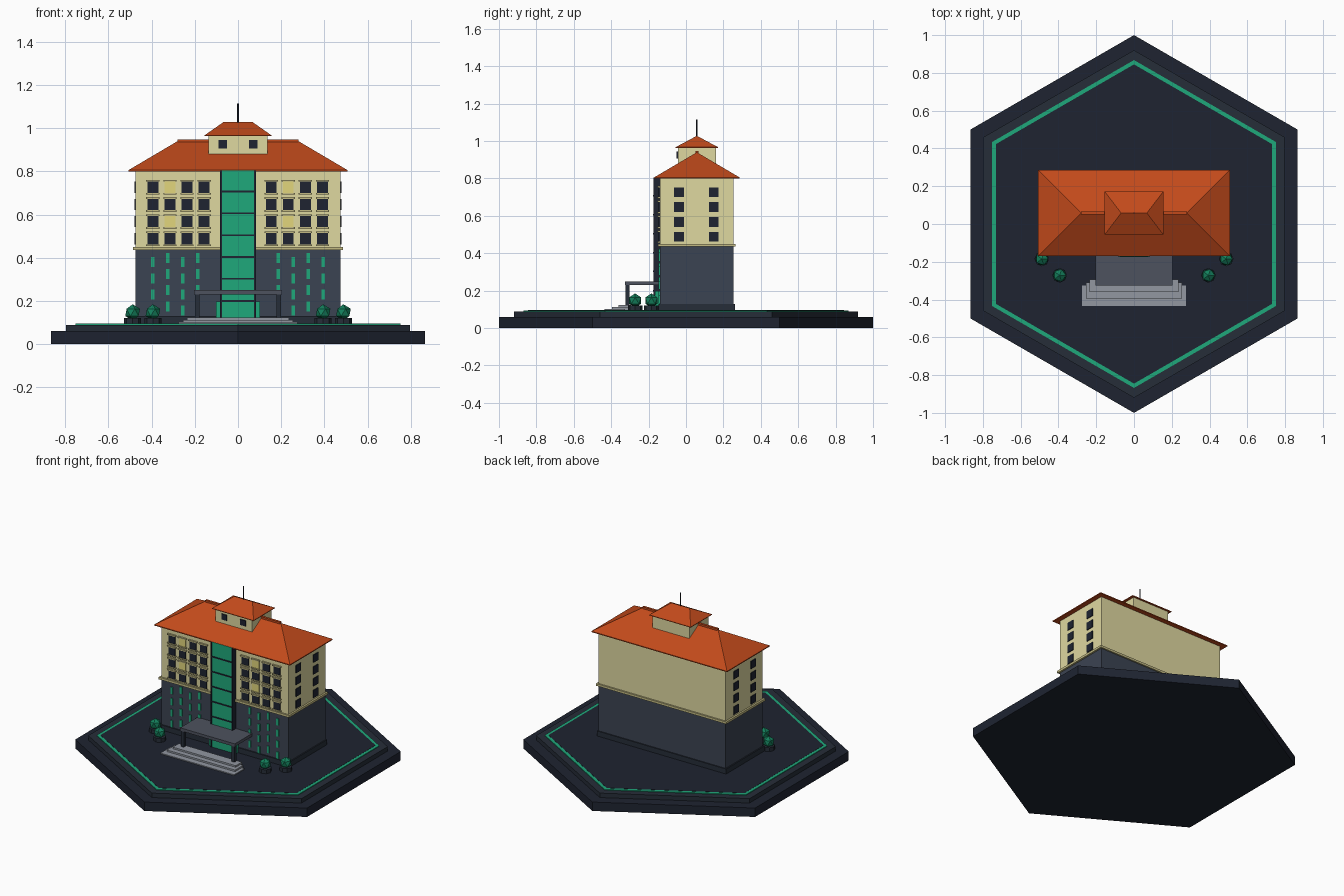
import bpy, bmesh, math
from mathutils import Matrix, Vector

if "Cube" in bpy.data.objects:
    bpy.data.objects.remove(bpy.data.objects["Cube"])

def material(name, hexcol):
    rgb = [int(hexcol[i:i + 2], 16) / 255 for i in (0, 2, 4)]
    lin = [c / 12.92 if c <= 0.04045 else ((c + 0.055) / 1.055) ** 2.4 for c in rgb]
    m = bpy.data.materials.new(name)
    m.diffuse_color = (*lin, 1)
    m.use_nodes = True
    m.node_tree.nodes["Principled BSDF"].inputs["Base Color"].default_value = m.diffuse_color
    return m

NAVY = material("navy", "1e2431")
SLATE = material("slate", "262d38")
WALL = material("dark_wall", "3b4352")
CREAM = material("cream", "dfd8a0")
TRIM = material("trim", "c3bb84")
LIT = material("lit_glass", "e2d67c")
GREEN = material("green", "1fa87b")
LEAF = material("leaf", "14805c")
ROOF = material("roof", "c24a1b")
STONE = material("stone", "9297a1")
CANOPY = material("canopy", "4d525e")

def finish(bm, name, mat):
    bmesh.ops.recalc_face_normals(bm, faces=bm.faces[:])
    me = bpy.data.meshes.new(name)
    bm.to_mesh(me)
    bm.free()
    me.materials.append(mat)
    ob = bpy.data.objects.new(name, me)
    bpy.context.collection.objects.link(ob)
    return ob

def boxes(name, mat, items):
    """Each item is (x0, x1, y0, y1, z0, z1)."""
    bm = bmesh.new()
    for x0, x1, y0, y1, z0, z1 in items:
        m = Matrix.Translation(((x0 + x1) / 2, (y0 + y1) / 2, (z0 + z1) / 2)) \
            @ Matrix.Diagonal((x1 - x0, y1 - y0, z1 - z0, 1))
        bmesh.ops.create_cube(bm, size=1, matrix=m)
    return finish(bm, name, mat)

def prism(name, mat, n, r, z0, z1, spots=((0, 0),)):
    bm = bmesh.new()
    for x, y in spots:
        m = Matrix.Translation((x, y, (z0 + z1) / 2)) @ Matrix.Rotation(math.pi / 2, 4, 'Z')
        bmesh.ops.create_cone(bm, cap_ends=True, segments=n, radius1=r, radius2=r,
                              depth=z1 - z0, matrix=m)
    ob = finish(bm, name, mat)
    return ob

def hex_plate(name, mat, r, z0, z1):
    bm = bmesh.new()
    pts = [(r * math.sin(i * math.pi / 3), r * math.cos(i * math.pi / 3)) for i in range(6)]
    f = bm.faces.new([bm.verts.new((x, y, z0)) for x, y in pts])
    new = bmesh.ops.extrude_face_region(bm, geom=[f])["geom"]
    bmesh.ops.translate(bm, vec=(0, 0, z1 - z0),
                        verts=[v for v in new if isinstance(v, bmesh.types.BMVert)])
    return finish(bm, name, mat)

CY = 0.058  # building centre line in y

def hip_roof(name, hx, hy, ridge, z0, lip, z1):
    """Hipped roof with a thin eave and a ridge along x."""
    bm = bmesh.new()
    low, mid = [[bm.verts.new((sx * hx, CY + sy * hy, z)) for sx, sy in
                 ((-1, -1), (1, -1), (1, 1), (-1, 1))] for z in (z0, z0 + lip)]
    a, b = bm.verts.new((-ridge, CY, z1)), bm.verts.new((ridge, CY, z1))
    bm.faces.new(low)
    for i in range(4):
        j = (i + 1) % 4
        bm.faces.new((low[i], low[j], mid[j], mid[i]))
    for f in ((mid[0], mid[1], b, a), (mid[1], mid[2], b), (mid[2], mid[3], a, b), (mid[3], mid[0], a)):
        bm.faces.new(f)
    return finish(bm, name, ROOF)

# Hexagonal base
hex_plate("base_tier", NAVY, 1.0, 0, 0.06)
hex_plate("base_step", SLATE, 0.92, 0.06, 0.09)
hex_plate("green_border", GREEN, 0.868, 0.09, 0.095)
hex_plate("plaza_floor", NAVY, 0.845, 0.09, 0.096)

# Main block
boxes("plinth", SLATE, [(-.483, .483, -.148, .262, .09, .13)])
boxes("lower_storey", WALL, [(-.475, .475, -.14, .255, .09, .44)])
boxes("upper_storeys", CREAM, [(-.475, .475, -.14, .255, .44, .81)])
boxes("cornice_band", TRIM, [(-.487, .487, -.151, .265, .435, .45)])

# Roofs, ridge cap, penthouse and mast
hip_roof("main_roof", .507, .228, .28, .80, .006, .94)
boxes("ridge_cap", ROOF, [(-.28, .28, CY - .008, CY + .008, .93, .948)])
boxes("penthouse", CREAM, [(-.137, .137, -.044, .16, .81, .968)])
hip_roof("penthouse_roof", .155, .114, .068, .963, .004, 1.028)
prism("mast", NAVY, 8, .004, 1.02, 1.115, [(0, CY)])

# Windows: front grids, side columns and penthouse pair
rows = [.488 + .0795 * i for i in range(4)]
dark, lit, trim = [], [], []
for start in (-.394, .154):
    for c in range(4):
        x = start + .079 * c
        for r, z in enumerate(rows):
            target = lit if c == 1 and r in (1, 3) else dark
            target.append((x - .025, x + .025, -.146, -.135, z - .026, z + .026))
            for dz, h in ((-.03, .004), (.03, .004)):
                trim.append((x - .031, x + .031, -.152, -.135, z + dz - h, z + dz + h))
for s in (-1, 1):
    for y in (-.037, .148):
        for z in rows:
            x0, x1 = sorted((s * .47, s * .48))
            dark.append((x0, x1, y - .026, y + .026, z - .026, z + .026))
    dark.append((s * .07 - .02, s * .07 + .02, -.05, -.04, .907, .945))
boxes("dark_windows", NAVY, dark)
boxes("lit_windows", LIT, lit)
boxes("window_sills", TRIM, trim)

# Dashed green strips on the lower storey
dashes = []
for s in (-1, 1):
    for i in range(4):
        x = s * (.187 + .0695 * i)
        for k in range(4):
            z = .175 + .075 * k - .02 * (i % 2)
            dashes.append((x - .008, x + .008, -.146, -.135, z - .023, z + .023))
boxes("green_strips", GREEN, dashes)

# Glazed central bay with dark frame, and entrance
boxes("glass_bay", GREEN, [(-.077, .077, -.172, -.135, .09, .805)])
boxes("bay_frame", NAVY,
      [(-.08, .08, -.176, -.165, z - .004, z + .004) for z in (.2, .303, .404, .505, .606, .707)]
      + [(s * .079 - .004, s * .079 + .004, -.175, -.135, .09, .805) for s in (-1, 1)])
boxes("entrance", GREEN, [(-.103, .103, -.165, -.135, .09, .197)])

# Entrance canopy, posts and steps
boxes("canopy", CANOPY, [(-.204, .204, -.326, -.14, .23, .25)])
boxes("canopy_posts", SLATE, [(s * .189 - .011, s * .189 + .011, -.324, -.302, .09, .232) for s in (-1, 1)])
boxes("steps", STONE, [(-.275, .275, -.435, -.325, .09, .102),
                       (-.255, .255, -.395, -.31, .09, .113),
                       (-.235, .235, -.36, -.295, .09, .124)])

# Planted shrubs
spots = [(s * x, y) for s in (-1, 1) for x, y in ((.488, -.185), (.394, -.272))]
prism("planters", SLATE, 8, .039, .09, .122, spots)
bm = bmesh.new()
for x, y in spots:
    bmesh.ops.create_icosphere(bm, subdivisions=1, radius=.038, matrix=Matrix.Translation((x, y, .147)))
finish(bm, "shrubs", LEAF)
